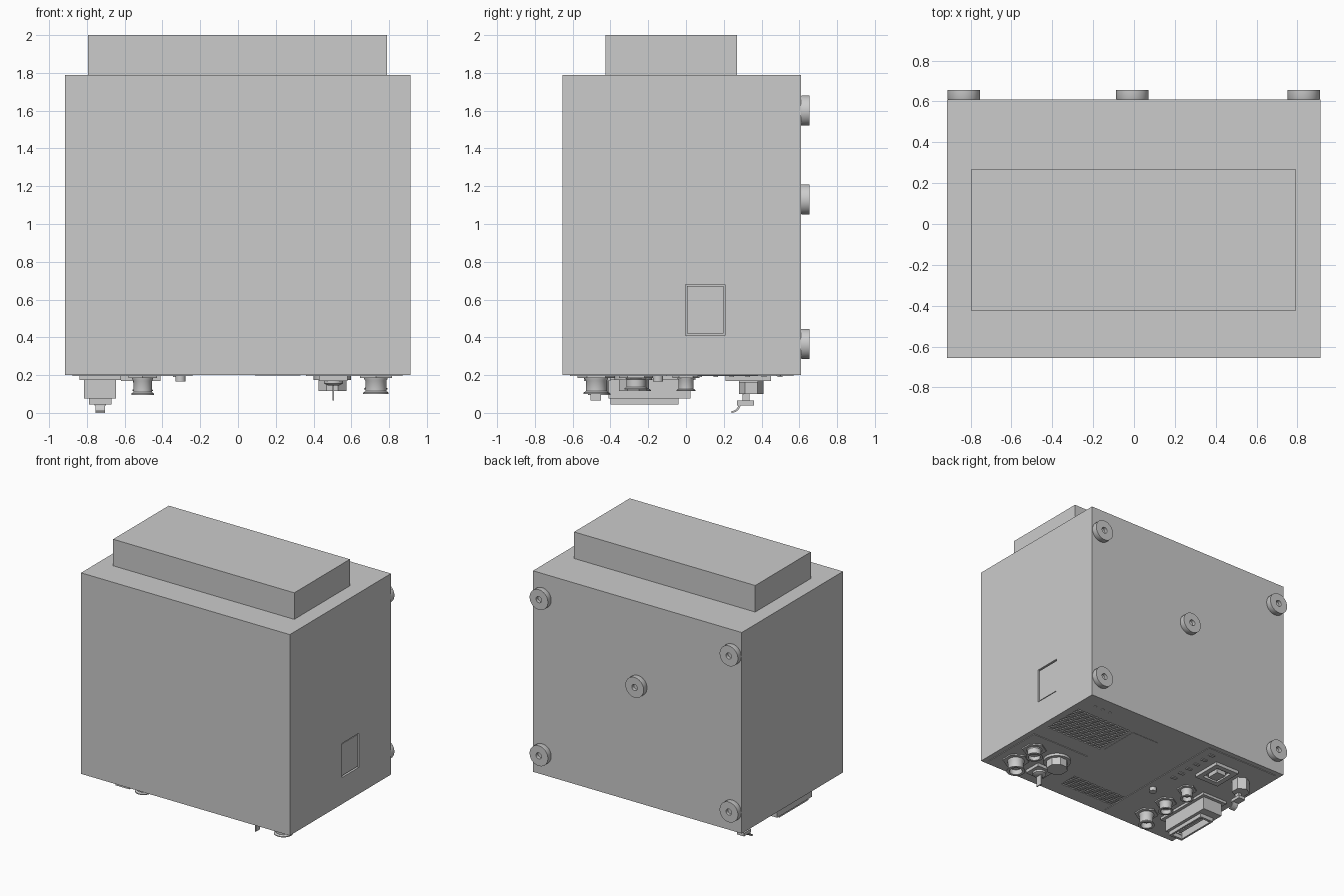
import bpy, bmesh, math
from mathutils import Matrix, Vector

if "Cube" in bpy.data.objects:
    bpy.data.objects.remove(bpy.data.objects["Cube"])

def finish(bm, name, smooth=False):
    bmesh.ops.recalc_face_normals(bm, faces=bm.faces)
    me = bpy.data.meshes.new(name)
    bm.to_mesh(me)
    bm.free()
    ob = bpy.data.objects.new(name, me)
    bpy.context.collection.objects.link(ob)
    if smooth:
        select(ob)
        bpy.ops.object.shade_smooth_by_angle(angle=math.radians(35))
    return ob

def select(ob):
    bpy.ops.object.select_all(action='DESELECT')
    ob.select_set(True)
    bpy.context.view_layer.objects.active = ob

def boxes(name, spans):
    bm = bmesh.new()
    for x0, x1, y0, y1, z0, z1 in spans:
        m = Matrix.Translation(((x0+x1)/2, (y0+y1)/2, (z0+z1)/2)) @ Matrix.Diagonal((x1-x0, y1-y0, z1-z0, 1))
        bmesh.ops.create_cube(bm, size=1, matrix=m)
    return finish(bm, name)

def lathe(name, x, y, z, profile, n=32, axis='Z'):
    # closed (radius, height) profile turned about an axis; first and last radius are capped
    bm = bmesh.new()
    rings = []
    for r, h in profile:
        ring = []
        for i in range(n):
            a = 2*math.pi*(i+.5)/n
            v = (r*math.cos(a), r*math.sin(a), h)
            if axis == 'Y':
                v = (v[0], h, v[1])
            ring.append(bm.verts.new(Vector(v) + Vector((x, y, z))))
        rings.append(ring)
    for a, b in zip(rings, rings[1:]):
        for i in range(n):
            bm.faces.new((a[i], a[(i+1) % n], b[(i+1) % n], b[i]))
    bm.faces.new(rings[0])
    bm.faces.new(rings[-1])
    return finish(bm, name, n > 12)

def prism_x(name, outline, x0, x1):
    bm = bmesh.new()
    f = bm.faces.new([bm.verts.new((x0, y, z)) for y, z in outline])
    ext = bmesh.ops.extrude_face_region(bm, geom=[f])['geom']
    bmesh.ops.translate(bm, vec=(x1-x0, 0, 0), verts=[v for v in ext if isinstance(v, bmesh.types.BMVert)])
    return finish(bm, name)

def cut(ob, cutter):
    m = ob.modifiers.new("cut", 'BOOLEAN')
    m.object = cutter
    m.operation = 'DIFFERENCE'
    m.solver = 'EXACT'
    select(ob)
    bpy.ops.object.modifier_apply(modifier=m.name)
    bpy.data.objects.remove(cutter)

def slots(x0, x1, y0, y1, nx, ny):
    px, py = (x1-x0)/nx, (y1-y0)/ny
    return [(x0+px*(i+.15), x0+px*(i+.85), y0+py*(j+.2), y0+py*(j+.7), .185, .21)
            for i in range(nx) for j in range(ny)]

# Housing and top block
body = boxes("housing", [(-.915, .912, -.655, .61, .2, 1.79)])
boxes("top_block", [(-.795, .79, -.425, .27, 1.79, 2.0)])

# Side access panel, sitting in a shallow pocket
cut(body, boxes("pocket_cutter", [(.895, .95, -.003, .207, .41, .68)]))
boxes("side_panel", [(.89, .906, .006, .198, .419, .671)])

# Vent grilles and slot row in the underside
vents = slots(.35, .86, .03, .39, 12, 14) + slots(-.28, .25, -.54, -.38, 16, 7)
cut(body, boxes("vent_cutter", [(a, b, c, d, .19, .215) for a, b, c, d, e, f in
                               [(s[0], s[1], s[2], s[3], 0, 0) for s in vents]]))

# Round feet on the back, each with a screw hole
foot = [(.078, 0), (.08, .004), (.08, .045), (.024, .045), (.024, .02)]
for x, z in [(-.833, 1.6), (.83, 1.6), (-.008, 1.13), (-.833, .365), (.83, .365)]:
    lathe("back_foot", x, .61, z, foot, 40, 'Y')

# Thin plates on the underside
boxes("left_connector_plate", [(-.875, -.24, -.615, .57, .195, .201)])
boxes("right_connector_plate", [(.36, .87, -.615, -.1, .195, .201)])
boxes("rating_plate", [(.09, .33, .06, .38, .198, .201)])
boxes("indicator_row", [(-.345, -.3, .06+.085*i, .085+.085*i, .189, .198) for i in range(6)])
for i in range(3):
    lathe("pin_stud", .64+.07*i, .49, .2, [(.012, 0), (.012, -.004)], 16)

# Round sockets: base flange, waisted shell, hollow rim
def socket(name, x, y, depth, r):
    lathe(name + "_flange", x, y, .2, [(r*1.45, 0), (r*1.45, -.015)], 6)
    lathe(name, x, y, .2, [(r*.92, 0), (r*.92, -depth*.2), (r*.82, -depth*.3), (r*.82, -depth*.85),
                           (r, -depth*.93), (r, -depth), (r*.7, -depth), (r*.7, -depth*.6)])
socket("front_right_socket", .73, -.475, .1, .068)
socket("inner_right_socket", .73, -.265, .075, .062)
socket("front_left_socket", -.505, -.46, .105, .06)
socket("middle_left_socket", -.505, -.24, .085, .055)
socket("rear_left_socket", -.505, 0, .085, .05)
lathe("small_post", -.305, -.148, .2, [(.027, 0), (.027, -.035)], 20)

# Eight-sided knob and rocker lever
lathe("knob_flange", .5, -.28, .2, [(.1, 0), (.1, -.025)], 32)
lathe("octagon_knob", .5, -.28, .2, [(.08, 0), (.08, -.085)], 8)
boxes("lever_base", [(.43, .58, -.54, -.4, .17, .2)])
lathe("lever_collar", .505, -.475, .17, [(.05, 0), (.05, -.015), (.03, -.025)])
boxes("lever", [(.501, .509, -.505, -.45, .065, .17)])

# Large multi-pin connector with hollow rim
conn = boxes("wide_connector", [(-.815, -.645, -.41, .025, .075, .2)])
cut(conn, boxes("conn_cutter", [(-.775, -.685, -.375, -.065, .05, .13)]))
boxes("wide_connector_base", [(-.84, -.62, -.44, .05, .175, .2)])
boxes("wide_connector_rim", [(-.79, -.775, -.4, -.04, .045, .075), (-.685, -.67, -.4, -.04, .045, .075),
                             (-.775, -.685, -.4, -.38, .045, .075), (-.775, -.685, -.06, -.04, .045, .075)])
boxes("wide_connector_tongue", [(-.742, -.718, -.35, -.09, .07, .135)])

# Power inlet with open mouth
inlet = boxes("power_inlet", [(-.62, -.41, .21, .45, .17, .2)])
cut(inlet, boxes("inlet_cutter", [(-.58, -.45, .25, .41, .15, .192)]))
boxes("power_inlet_core", [(-.555, -.475, .28, .38, .16, .195)])

# Cable clip: base, post, cross arm and curved tail
lathe("clip_base", -.73, .345, .2, [(.065, 0), (.065, -.1)], 6)
boxes("clip_arm", [(-.76, -.7, .27, .36, .04, .065), (-.745, -.715, .3, .335, .06, .13)])
arc = [(.24 + .05*math.sin(t), .05 - .05*math.cos(t)) for t in [math.radians(15*i) for i in range(7)]]
inner = [(y - .012*(i/6), z + .009) for i, (y, z) in enumerate(arc)]
prism_x("clip_tail", arc + inner[::-1], -.755, -.705)
